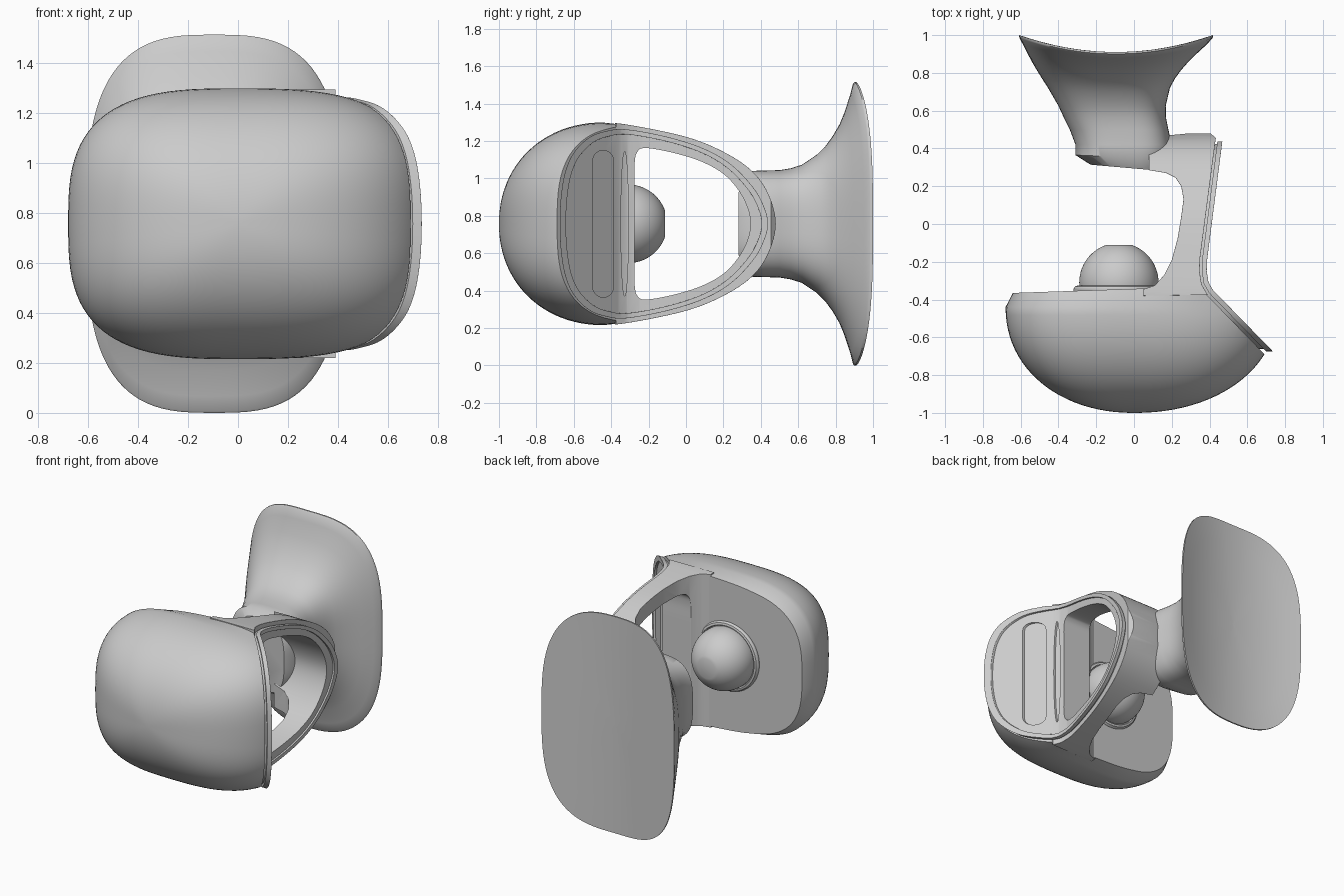
import bpy, bmesh, math
from mathutils import Vector

if "Cube" in bpy.data.objects:
    bpy.data.objects.remove(bpy.data.objects["Cube"])

ZC = 0.757  # everything is mirrored about this height


def finish(bm, name):
    bmesh.ops.recalc_face_normals(bm, faces=bm.faces)
    me = bpy.data.meshes.new(name)
    bm.to_mesh(me)
    bm.free()
    ob = bpy.data.objects.new(name, me)
    bpy.context.collection.objects.link(ob)
    return ob


def activate(ob):
    bpy.ops.object.select_all(action='DESELECT')
    ob.select_set(True)
    bpy.context.view_layer.objects.active = ob


def smooth(ob, angle=32):
    activate(ob)
    bpy.ops.object.shade_smooth_by_angle(angle=math.radians(angle))


def spline(pts, n=6):
    """Closed Catmull-Rom curve through the points."""
    out, k = [], len(pts)
    for i in range(k):
        a, b, c, d = (Vector(pts[(i + j) % k]) for j in (-1, 0, 1, 2))
        for s in range(n):
            t = s / n
            out.append(tuple(0.5 * (2 * b + (c - a) * t + (2 * a - 5 * b + 4 * c - d) * t * t
                                    + (3 * b - a - 3 * c + d) * t ** 3)))
    return out


def mirrored(half):
    return spline(half + [(y, -z) for y, z in reversed(half[1:-1])])


def prism(name, pts, axis, lo, hi):
    """Extrude a plan outline (x, y) along z or a side outline (y, z) along x."""
    bm = bmesh.new()
    if axis == 'z':
        loops = [[bm.verts.new((x, y, h)) for x, y in pts] for h in (lo, hi)]
    else:
        loops = [[bm.verts.new((h, y, ZC + z)) for y, z in pts] for h in (lo, hi)]
    bm.faces.new(loops[0])
    bm.faces.new(loops[1])
    for i in range(len(pts)):
        j = (i + 1) % len(pts)
        bm.faces.new((loops[0][i], loops[0][j], loops[1][j], loops[1][i]))
    return finish(bm, name)


def cut(ob, pts, op, lo=-0.2, hi=1.0):
    tool = prism("cutter", pts, 'x', lo, hi)
    mod = ob.modifiers.new("cut", 'BOOLEAN')
    mod.operation, mod.solver, mod.object = op, 'EXACT', tool
    activate(ob)
    bpy.ops.object.modifier_apply(modifier=mod.name)
    bpy.data.objects.remove(tool)


def bevel(ob, width):
    mod = ob.modifiers.new("bevel", 'BEVEL')
    mod.width, mod.segments = width, 2
    mod.limit_method, mod.angle_limit = 'ANGLE', math.radians(45)


def loft(rings):
    bm = bmesh.new()
    loops = [[bm.verts.new(p) for p in r] for r in rings]
    for a, b in zip(loops, loops[1:]):
        for i in range(len(a)):
            j = (i + 1) % len(a)
            bm.faces.new((a[i], a[j], b[j], b[i]))
    bm.faces.new(loops[0])
    bm.faces.new(loops[-1])
    return bm


def superellipse(n, count=96):
    for i in range(count):
        t = 2 * math.pi * i / count
        c, s = math.cos(t), math.sin(t)
        yield math.copysign(abs(c) ** (2 / n), c), math.copysign(abs(s) ** (2 / n), s)


# front shell: rounded dome, trimmed by a flat back and a slanted right side
def shell_ring(r, y, taper=0.0):
    ring = []
    for u, w in superellipse(3):
        x = u * (0.68 if u < 0 else 0.76)
        s = r * (1 - taper * min(1, max(0, 0.5 - x / 0.6)))
        ring.append((x * s, y, ZC + 0.542 * w * s))
    return ring


rings = []
for i in range(25):
    t = max(0.012, i / 24) * math.pi / 2
    rings.append(shell_ring(math.sin(t) ** 0.95, -0.44 - 0.56 * max(0, math.cos(t)) ** 0.95))
rings += [shell_ring(1, -0.36, 0.06), shell_ring(1, -0.28, 0.12)]
bm = loft(rings)
bmesh.ops.recalc_face_normals(bm, faces=bm.faces)
for co, no in (((-0.64, -0.365, 0), (-0.034, 1, 0)), ((0.39, -0.38, 0), (0.72, 0.70, 0))):
    geom = bm.verts[:] + bm.edges[:] + bm.faces[:]
    res = bmesh.ops.bisect_plane(bm, geom=geom, plane_co=co, plane_no=no, clear_outer=True)
    edges = [e for e in res['geom_cut'] if isinstance(e, bmesh.types.BMEdge)]
    bmesh.ops.holes_fill(bm, edges=edges, sides=0)
smooth(finish(bm, "front_shell"))

# outlines shared by the arm, the side panel and its rim
path = [(.44, .52), (.35, -.18), (.347, -.25), (.358, -.32), (.39, -.375), (.71, -.703)]
body_egg = mirrored([(-.7, 0), (-.68, .3), (-.55, .49), (-.43, .535), (-.3, .528), (0, .465),
                     (.2, .385), (.35, .285), (.44, .16), (.48, 0)])
panel_half = [(-.675, 0), (-.668, .15), (-.645, .28), (-.6, .38), (-.52, .46), (-.43, .495),
              (-.32, .505), (-.1, .465), (.1, .4), (.25, .31), (.37, .18), (.425, .07), (.437, 0)]
panel_egg = mirrored(panel_half)
rim_hole = [(-.12 + (y + .12) * .94, z * .945) for y, z in panel_egg]
window = mirrored([(-.275, 0), (-.275, .2), (-.275, .32), (-.26, .385), (-.21, .405),
                   (-.05, .375), (.1, .325), (.22, .25), (.31, .13), (.345, 0)])


def offset(d):
    out = []
    for i, p in enumerate(path):
        a, b = Vector(path[max(0, i - 1)]), Vector(path[min(len(path) - 1, i + 1)])
        t = (b - a).normalized()
        out.append((p[0] - t.y * d, p[1] + t.x * d))
    return out


def strip(name, d0, d1):
    return prism(name, offset(d0) + offset(d1)[::-1], 'z', 0.1, 1.45)


# side arm joining shell and neck
plan = [(.433, .455)] + path[1:5] + [
    (.05, -.38), (.05, -.345), (.11, -.325), (.16, -.27), (.2, -.19), (.23, -.08), (.25, .04),
    (.262, .13), (.25, .2), (.22, .245), (.17, .27), (.08, .285), (.08, .45), (.19, .47), (.395, .49)]
arm = prism("side_arm", plan, 'z', 0.1, 1.45)
cut(arm, body_egg, 'INTERSECT')
cut(arm, window, 'DIFFERENCE')
bevel(arm, 0.015)
smooth(arm)

# narrow seam layer, then the bent side panel with its two slots
seam = strip("panel_seam", -0.01, 0.014)
cut(seam, [(-.12 + (y + .12) * .975, z * .975) for y, z in panel_egg], 'INTERSECT')
cut(seam, window, 'DIFFERENCE')
smooth(seam)


def slot(y, hw, hz, cap):
    """Tall slot; cap is the height of its rounded ends."""
    arc = [(hw * math.cos(math.pi * i / 12), cap * math.sin(math.pi * i / 12)) for i in range(13)]
    top = [(y + a, hz - cap + b) for a, b in arc]
    return top + [(a, -b) for a, b in reversed(top)] if cap < hz else top + [(a, -b) for a, b in top[-2:0:-1]]


panel = strip("side_panel", 0.012, 0.026)
cut(panel, panel_egg, 'INTERSECT')
for hole in (window, slot(-.443, .055, .393, .055), slot(-.328, .02, .388, .388)):
    cut(panel, hole, 'DIFFERENCE')
smooth(panel)

# raised rim around the panel
rim = strip("panel_rim", 0.02, 0.038)
cut(rim, panel_egg, 'INTERSECT')
cut(rim, rim_hole, 'DIFFERENCE')
bevel(rim, 0.006)
smooth(rim)


# neck flaring into the curved rear plate: left x, right x, half height, centre y, edge y, tilt, power
def neck_ring(l, r, hz, y, ye, tilt=0.0, n=3.0):
    cx, hw = (l + r) / 2, (r - l) / 2
    return [(cx + hw * u, y + (ye - y) * u * u + tilt * u, ZC + hz * w) for u, w in superellipse(n)]


specs = [(-.23, .16, .25, .297, .297, -.017), (-.31, .2, .283, .355, .355, -.01),
         (-.31, .2, .285, .42, .42), (-.34, .182, .287, .5, .5), (-.37, .17, .297, .56, .56),
         (-.40, .168, .316, .62, .625), (-.455, .19, .37, .70, .72), (-.487, .217, .415, .745, .77),
         (-.515, .25, .47, .785, .815), (-.538, .285, .53, .82, .855), (-.56, .325, .59, .845, .895),
         (-.588, .385, .69, .878, .95), (-.605, .415, .75, .893, .983), (-.608, .418, .757, .9, .99),
         (-.608, .418, .757, .91, 1.0)]
rings = [neck_ring(*s) for s in specs]
for s in (.8, .6, .4, .2, .02):
    rings.append(neck_ring(-.095 - .513 * s, -.095 + .513 * s, .757 * s, .91, .91 + .09 * s * s))
smooth(finish(loft(rings), "neck_and_rear_plate"), 38)


# ball with a flattened tip on a round seat
def lathe(name, profile):
    rings = [[(-.08 + r * u, y, ZC + r * w) for u, w in superellipse(2, 64)] for r, y in profile]
    smooth(finish(loft(rings), name))


ball = []
for i in range(17):
    a = math.radians(-10 + i * (81 / 16))
    ball.append((.21 * math.cos(a), -.31 + .21 * math.sin(a)))
lathe("ball", ball)
lathe("ball_seat", [(.24, -.38), (.24, -.342), (.232, -.33), (.218, -.326), (.212, -.335)])
